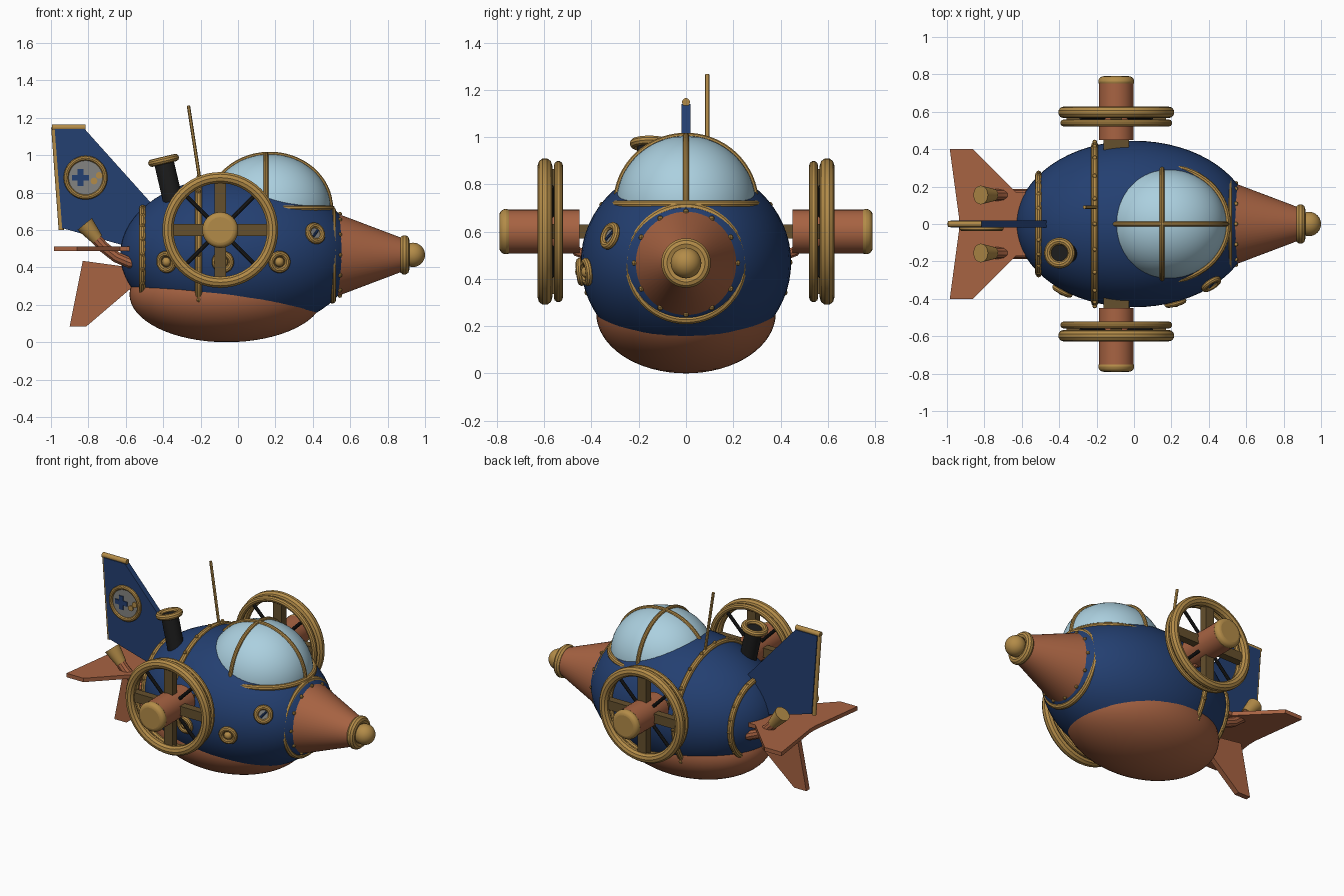
import bpy, bmesh
from math import sin, cos, pi, sqrt
from mathutils import Vector as V

if "Cube" in bpy.data.objects:
    bpy.data.objects.remove(bpy.data.objects["Cube"])


def material(name, rgb):
    m = bpy.data.materials.new(name)
    m.use_nodes = True
    m.diffuse_color = (*rgb, 1)
    m.node_tree.nodes["Principled BSDF"].inputs["Base Color"].default_value = (*rgb, 1)
    return m


NAVY = material("navy_paint", (0.017, 0.05, 0.165))
COPPER = material("copper", (0.39, 0.125, 0.055))
BRASS = material("brass", (0.45, 0.26, 0.065))
BRONZE = material("dark_bronze", (0.13, 0.08, 0.026))
GLASS = material("pale_blue_glass", (0.41, 0.63, 0.74))
BLACK = material("black_iron", (0.012, 0.012, 0.012))
GREY = material("grey_plate", (0.23, 0.23, 0.22))


def finish(obj, name, mat, smooth=True):
    obj.name = obj.data.name = name
    obj.data.materials.clear()
    obj.data.materials.append(mat)
    if smooth:
        bpy.ops.object.select_all(action="DESELECT")
        obj.select_set(True)
        bpy.context.view_layer.objects.active = obj
        bpy.ops.object.shade_smooth_by_angle()
    return obj


def ball(name, loc, radii, mat, seg=48):
    bpy.ops.mesh.primitive_uv_sphere_add(segments=seg, ring_count=seg // 2, location=loc)
    obj = bpy.context.object
    obj.scale = radii if isinstance(radii, tuple) else (radii,) * 3
    bpy.ops.object.transform_apply(location=False, rotation=False, scale=True)
    return finish(obj, name, mat)


def rod(name, a, b, r1, mat, r2=None, seg=32):
    a, b = V(a), V(b)
    bpy.ops.mesh.primitive_cone_add(vertices=seg, radius1=r1, radius2=r1 if r2 is None else r2,
                                    depth=(b - a).length, location=(a + b) / 2)
    obj = bpy.context.object
    obj.rotation_euler = (b - a).to_track_quat("Z", "Y").to_euler()
    return finish(obj, name, mat)


def box(name, loc, size, mat):
    bpy.ops.mesh.primitive_cube_add(size=1, location=loc)
    bpy.context.object.scale = size
    return finish(bpy.context.object, name, mat, False)


def tube(name, points, r, mat, cyclic=False):
    cu = bpy.data.curves.new(name, "CURVE")
    cu.dimensions = "3D"
    cu.bevel_depth, cu.bevel_resolution, cu.use_fill_caps = r, 3, True
    sp = cu.splines.new("POLY")
    sp.points.add(len(points) - 1)
    for p, q in zip(sp.points, points):
        p.co = (*q, 1)
    sp.use_cyclic_u = cyclic
    obj = bpy.data.objects.new(name, cu)
    bpy.context.collection.objects.link(obj)
    bpy.ops.object.select_all(action="DESELECT")
    obj.select_set(True)
    bpy.context.view_layer.objects.active = obj
    bpy.ops.object.convert(target="MESH")
    return finish(bpy.context.object, name, mat)


def ellipse(c, a, b, n, sweep=2 * pi):
    """Points round centre c with half-axes a and b; an arc when sweep is under a turn."""
    last = n if sweep > 6 else n - 1
    return [V(c) + V(a) * cos(sweep * i / last) + V(b) * sin(sweep * i / last) for i in range(n)]


def hoop(name, c, a, b, r, mat=BRASS):
    return tube(name, ellipse(c, a, b, 56), r, mat, True)


def plate(name, outline, half, mat, axes):
    """Prism from a 2D outline; axes maps (u, v, w) to xyz."""
    bm = bmesh.new()
    f = bm.faces.new([bm.verts.new(axes(u, v, -half)) for u, v in outline])
    ext = bmesh.ops.extrude_face_region(bm, geom=[f])
    move = V(axes(0, 0, half)) - V(axes(0, 0, -half))
    bmesh.ops.translate(bm, vec=move, verts=[e for e in ext["geom"] if isinstance(e, bmesh.types.BMVert)])
    bmesh.ops.recalc_face_normals(bm, faces=bm.faces)
    me = bpy.data.meshes.new(name)
    bm.to_mesh(me)
    bm.free()
    obj = bpy.data.objects.new(name, me)
    bpy.context.collection.objects.link(obj)
    return finish(obj, name, mat, False)


upright = lambda u, v, w: (u, w, v)
level = lambda u, v, w: (u, v, w + 0.5)

# Hull, belly and riveted belts
C, R = V((0, 0, 0.47)), V((0.63, 0.445, 0.42))
ball("hull", C, tuple(R), NAVY, 64)
ball("belly", (-0.06, 0, 0.255), (0.52, 0.38, 0.255), COPPER, 64)
for label, x in (("middle", -0.21), ("rear", -0.51)):
    k = sqrt(1 - (x / R.x) ** 2)
    ring = [V((0, R.y * k, 0)), V((0, 0, R.z * k))]
    hoop(label + "_belt", (x, 0, C.z), *ring, 0.019)
    for p in ellipse((x, 0, C.z), ring[0] * 1.045, ring[1] * 1.045, 20):
        ball(label + "_belt_rivet", p, 0.013, BRASS, 8)

# Nose
rod("nose_cone", (0.48, 0, 0.467), (0.89, 0, 0.467), 0.24, COPPER, 0.085, 64)
hoop("nose_collar", (0.505, 0, 0.465), (0, 0.238, 0), (0, 0, 0.238), 0.02)
hoop("nose_tip_ring", (0.89, 0, 0.467), (0, 0.08, 0), (0, 0, 0.08), 0.026)
ball("nose_tip", (0.935, 0, 0.467), 0.065, BRASS, 32)
for p in ellipse((0.545, 0, 0.467), (0, 0.218, 0), (0, 0, 0.218), 12):
    ball("nose_rivet", p, 0.012, BRASS, 8)

# Canopy with frame
D = (0.17, 0, 0.715)
ball("canopy", D, (0.325, 0.295, 0.29), GLASS, 64)
hoop("canopy_rim", D, (0.33, 0, 0), (0, 0.302, 0), 0.018)
tube("canopy_long_rib", ellipse(D, (0.326, 0, 0), (0, 0, 0.291), 32, pi), 0.013, BRASS)
tube("canopy_cross_rib", ellipse((0.15, 0, 0.715), (0, 0.296, 0), (0, 0, 0.291), 32, pi), 0.013, BRASS)

# Side engines, with spoked wheels
EX, EZ = -0.095, 0.6
for label, s in (("left", 1), ("right", -1)):
    rod(label + "_engine", (EX, s * 0.45, EZ), (EX, s * 0.75, EZ), 0.093, COPPER)
    cap = rod(label + "_engine_cap", (EX, s * 0.735, EZ), (EX, s * 0.79, EZ), 0.096, BRASS)
    bev = cap.modifiers.new("round_edge", "BEVEL")
    bev.width, bev.segments, bev.limit_method = 0.03, 4, "ANGLE"
    box(label + "_engine_strut", (EX, s * 0.41, EZ), (0.135, 0.1, 0.06), BRONZE)
    tube(label + "_feed_pipe", [(EX, s * y, z) for y, z in
         ((0.36, 0.49), (0.42, 0.5), (0.46, 0.515), (0.485, 0.55))], 0.022, COPPER)
    for part, y, r in (("outer", 0.597, 0.031), ("inner", 0.54, 0.019)):
        hoop(f"{label}_{part}_wheel_rim", (EX, s * y, EZ), (0.28, 0, 0), (0, 0, 0.28), r)
    box(label + "_upright_blade", (EX, s * 0.575, EZ), (0.062, 0.05, 0.53), BRONZE)
    box(label + "_level_blade", (EX, s * 0.575, EZ), (0.53, 0.05, 0.062), BRONZE)
    for d in (1, -1):
        off = V((0.19, 0, 0.19 * d))
        mid = V((EX, s * 0.57, EZ))
        rod(label + "_spoke", mid - off, mid + off, 0.011, BLACK, seg=10)

# Tail fins
plate("tail_fin", [(-0.98, 1.14), (-0.82, 1.14), (-0.38, 0.65), (-0.5, 0.5), (-0.62, 0.52), (-0.94, 0.61)],
      0.019, NAVY, upright)
rod("fin_top_trim", (-0.995, 0, 1.148), (-0.815, 0, 1.148), 0.017, BRASS, seg=12)
rod("fin_rear_trim", (-0.985, 0, 1.15), (-0.945, 0, 0.6), 0.014, BRASS, seg=12)
half = [(-0.58, 0.17), (-0.63, 0.17), (-0.86, 0.4), (-0.985, 0.4), (-0.935, 0.03)]
plate("tail_planes", half + [(x, -y) for x, y in reversed(half)], 0.013, COPPER, level)
plate("lower_fin", [(-0.83, 0.435), (-0.5, 0.39), (-0.5, 0.31), (-0.57, 0.29), (-0.81, 0.085), (-0.9, 0.085)],
      0.018, COPPER, upright)

# Gauge on the right side of the fin
gx, gz = -0.815, 0.88
hoop("gauge_rim", (gx, -0.024, gz), (0.104, 0, 0), (0, 0, 0.104), 0.014)
rod("gauge_face", (gx, -0.018, gz), (gx, -0.025, gz), 0.104, GREY)
box("gauge_cross_level", (gx - 0.027, -0.027, gz), (0.09, 0.008, 0.03), NAVY)
box("gauge_cross_upright", (gx - 0.027, -0.027, gz), (0.03, 0.0085, 0.09), NAVY)
for dx, dz in ((0.045, -0.018), (0.073, 0.012)):
    rod("gauge_button", (gx + dx, -0.02, gz + dz), (gx + dx, -0.033, gz + dz), 0.018, BRASS, seg=16)

# Exhaust pipes
for label, s in (("left", 1), ("right", -1)):
    y = s * 0.155
    tube(label + "_exhaust_pipe", [(x, y, z) for x, z in
         ((-0.5, 0.42), (-0.58, 0.425), (-0.65, 0.455), (-0.72, 0.51), (-0.77, 0.565))], 0.031, COPPER)
    rod(label + "_exhaust_nozzle", (-0.752, y, 0.55), (-0.82, y, 0.632), 0.033, BRASS, 0.05)

# Chimney and aerial
foot, top = V((-0.335, -0.155, 0.7)), V((-0.398, -0.155, 0.972))
rod("chimney", foot, top, 0.053, BLACK)
hoop("chimney_rim", top, (0.063, 0, 0.015), (0, 0.063, 0), 0.02)
rod("aerial", (-0.2, 0.09, 0.84), (-0.265, 0.09, 1.265), 0.009, BRASS, seg=12)

# Portholes set into the right side of the hull
for x, z, dial in ((-0.38, 0.43, False), (-0.08, 0.43, False), (0.22, 0.43, False), (0.41, 0.58, True)):
    y = -R.y * sqrt(1 - (x / R.x) ** 2 - ((z - C.z) / R.z) ** 2)
    p = V((x, y, z))
    n = V((x / R.x ** 2, y / R.y ** 2, (z - C.z) / R.z ** 2)).normalized()
    a = n.cross(V((0, 0, 1))).normalized()
    b = n.cross(a)
    hoop("porthole_rim", p + n * 0.006, a * 0.044, b * 0.044, 0.016)
    rod("porthole_face", p - n * 0.02, p + n * 0.008, 0.044, GREY if dial else BRONZE)
    if dial:
        t = (a + b).normalized() * 0.025
        rod("dial_needle", p + n * 0.009 - t, p + n * 0.009 + t, 0.007, NAVY, seg=8)
    else:
        ball("porthole_boss", p + n * 0.004, 0.026, BRASS, 16)
